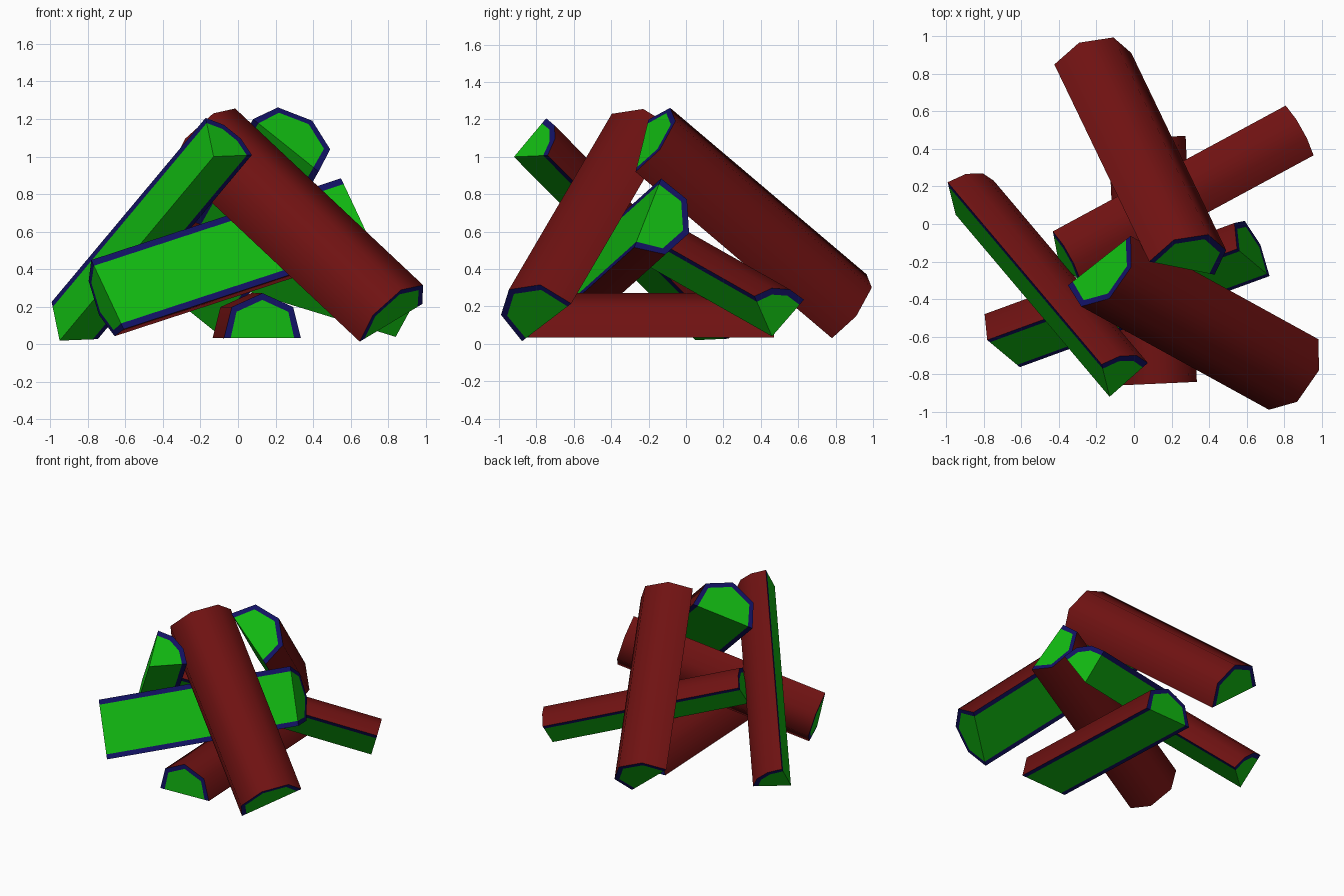
import bpy
import bmesh
import math
from mathutils import Vector

if "Cube" in bpy.data.objects:
    bpy.data.objects.remove(bpy.data.objects["Cube"])


def material(name, rgb):
    m = bpy.data.materials.new(name)
    m.diffuse_color = (*rgb, 1.0)
    m.use_nodes = True
    m.node_tree.nodes["Principled BSDF"].inputs["Base Color"].default_value = m.diffuse_color
    return m


MATS = [material("bark red", (0.16, 0.006, 0.006)),
        material("inner bark blue", (0.006, 0.006, 0.13)),
        material("split wood green", (0.006, 0.50, 0.006))]
BARK, RIM, WOOD = range(3)
RIM_WIDTH = 0.036

# Cross-sections: total angle and relative radii at equal angle steps
HALF = (180, (1, 1.13, 1.16, 1.13, 1))
WEDGE = (71, (1, 1.03, 1.03, 1))


def split_log(name, start, end, side, radius, section):
    """Split log swept from start to end along its pith; side points to
    the first bark corner, the bark turns around the axis from there."""
    start, end = Vector(start), Vector(end)
    axis = (end - start).normalized()
    u = Vector(side)
    u = (u - axis * u.dot(axis)).normalized()
    v = axis.cross(u)
    angle, radii = section
    n = len(radii)
    bm = bmesh.new()
    rings = []
    for p in (start, end):
        outer, inner = [], []
        for i, k in enumerate(radii):
            t = math.radians(angle) * i / (n - 1)
            d = u * math.cos(t) + v * math.sin(t)
            outer.append(bm.verts.new(p + d * radius * k))
            inner.append(bm.verts.new(p + d * (radius * k - RIM_WIDTH)))
        rings.append((outer, inner, bm.verts.new(p)))

    def face(verts, mat):
        f = bm.faces.new(verts)
        f.material_index = mat
        f.smooth = mat == BARK

    (o0, i0, c0), (o1, i1, c1) = rings
    # bark
    for i in range(n - 1):
        face((o0[i], o0[i + 1], o1[i + 1], o1[i]), BARK)
    # end caps: rim and wood
    for o, inn, c in rings:
        for i in range(n - 1):
            face((o[i], o[i + 1], inn[i + 1], inn[i]), RIM)
        face(inn + [c], WOOD)
    # split faces: edge strip and wood
    for k in (0, n - 1):
        face((o0[k], i0[k], i1[k], o1[k]), RIM)
        face((i0[k], c0, c1, i1[k]), WOOD)
    bmesh.ops.recalc_face_normals(bm, faces=bm.faces)
    # keep the outline of bark crisp
    for e in bm.edges:
        if len({f.material_index for f in e.link_faces}) > 1:
            e.smooth = False
    me = bpy.data.meshes.new(name)
    bm.to_mesh(me)
    bm.free()
    for m in MATS:
        me.materials.append(m)
    ob = bpy.data.objects.new(name, me)
    bpy.context.collection.objects.link(ob)
    return ob


# half logs
split_log("back_log", (-0.25, 0.815, 0.17), (0.255, -0.235, 1.06),
          (0.35, -0.07, -0.28), 0.226, HALF)
split_log("front_log", (-0.185, -0.195, 1.055), (0.815, -0.745, 0.115),
          (0.33, 0.27, 0.21), 0.235, HALF)
split_log("cross_log", (-0.695, -0.69, 0.265), (0.635, -0.205, 0.70),
          (0.15, -0.15, -0.37), 0.216, HALF)
split_log("ground_log", (0.13, -0.85, 0.035), (0.07, 0.46, 0.035),
          (-1, 0, 0), 0.205, HALF)
# narrow wedges
split_log("left_wedge", (-0.13, -0.92, 1.0), (-0.95, 0.05, 0.02),
          (-0.04, 0.17, 0.21), 0.272, WEDGE)
split_log("right_wedge", (0.84, 0.46, 0.04), (-0.40, -0.21, 0.42),
          (0.12, -0.09, 0.21), 0.262, WEDGE)
